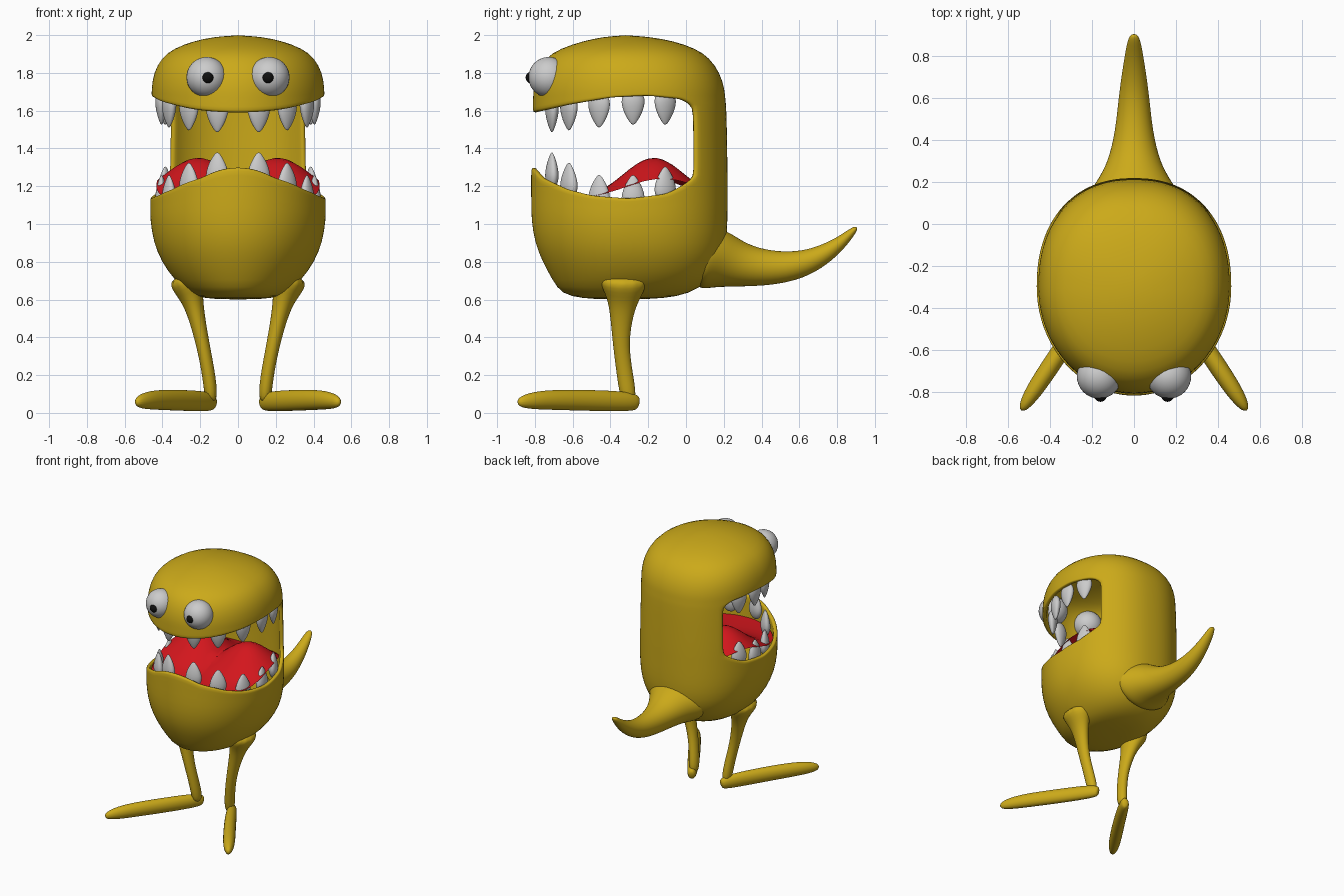
import bpy, bmesh, math
from mathutils import Vector, Matrix

if "Cube" in bpy.data.objects:
    bpy.data.objects.remove(bpy.data.objects["Cube"])


def material(name, rgb):
    m = bpy.data.materials.new(name)
    m.diffuse_color = (*rgb, 1)
    m.use_nodes = True
    m.node_tree.nodes["Principled BSDF"].inputs["Base Color"].default_value = m.diffuse_color
    return m


YELLOW = material("yellow_skin", (0.6, 0.4, 0.01))
RED = material("red_tongue", (0.65, 0.008, 0.012))
BLACK = material("black_pupil", (0.005, 0.005, 0.005))


def finish(name, bm, mat=None, subsurf=0, thickness=0):
    me = bpy.data.meshes.new(name)
    bm.to_mesh(me)
    bm.free()
    ob = bpy.data.objects.new(name, me)
    bpy.context.collection.objects.link(ob)
    for p in me.polygons:
        p.use_smooth = True
    if mat:
        me.materials.append(mat)
    if thickness:
        s = ob.modifiers.new("thickness", 'SOLIDIFY')
        s.thickness, s.offset = thickness, -1
    if subsurf:
        s = ob.modifiers.new("smooth", 'SUBSURF')
        s.levels = s.render_levels = subsurf
    return ob


def lookup(table, v):
    """Linear interpolation in rows of (key, values...)."""
    if v <= table[0][0]:
        return table[0][1:]
    for a, b in zip(table, table[1:]):
        if v <= b[0]:
            f = (v - a[0]) / (b[0] - a[0])
            return [p + (q - p) * f for p, q in zip(a[1:], b[1:])]
    return table[-1][1:]


# Body outline: z, half width, front y, back y
PROFILE = [(.60, 0, -.35, -.35), (.605, .18, -.55, -.12), (.63, .25, -.66, .02),
           (.70, .335, -.705, .13), (.80, .405, -.76, .19), (.90, .447, -.80, .215),
           (1.02, .465, -.82, .22), (1.3, .465, -.82, .22), (1.6, .458, -.812, .215),
           (1.72, .457, -.808, .203), (1.80, .447, -.79, .18), (1.88, .405, -.745, .125),
           (1.93, .34, -.665, .05), (1.97, .23, -.54, -.07), (1.99, .13, -.44, -.19),
           (2.0, 0, -.32, -.32)]
# Mouth rims: y, z
LOWER = [(-.82, 1.30), (-.77, 1.245), (-.64, 1.185), (-.5, 1.15), (-.3, 1.135),
         (-.1, 1.16), (0, 1.21), (.05, 1.25)]
UPPER = [(-.82, 1.59), (-.75, 1.605), (-.64, 1.63), (-.4, 1.67), (-.2, 1.68),
         (0, 1.66), (.05, 1.62)]


def skin_point(t, z):
    w, yf, yb = lookup(PROFILE, z)
    c, b = (yf + yb) / 2, (yb - yf) / 2
    s, k = math.sin(t), -math.cos(t)
    e = 2 / 2.25 if k > 0 else 1        # the back is a little squarer
    return Vector((math.copysign(w * abs(s) ** e, s),
                   c + math.copysign(b * abs(k) ** e, k), z))


# Hollow body, back wall and upper head in one shell with an open mouth
N, MOUTH = 72, 26
bm = bmesh.new()
columns = []
for i in range(N):
    t = 2 * math.pi * i / N
    y = skin_point(t, 1.2).y
    lo, up = lookup(LOWER, y)[0], lookup(UPPER, y)[0]
    zs = [r[0] for r in PROFILE[:7]]
    zs += [1.02 + (lo - 1.02) * f for f in (.5, .9, 1)]
    first = len(zs) - 1
    zs += [lo + (up - lo) * f for f in (.25, .5, .75, 1)]
    last = len(zs) - 1
    zs += [up + (1.72 - up) * f for f in (.2, .6)]
    zs += [r[0] for r in PROFILE[9:]]
    columns.append([bm.verts.new(skin_point(t, z)) for z in zs])
for i in range(N):
    a, b = columns[i], columns[(i + 1) % N]
    in_mouth = i < MOUTH or i >= N - MOUTH
    for j in range(len(a) - 1):
        if not (in_mouth and first <= j < last):
            bm.faces.new((a[j], b[j], b[j + 1], a[j + 1]))
bmesh.ops.remove_doubles(bm, verts=bm.verts, dist=1e-5)
loose = [v for v in bm.verts if not v.link_faces]
bmesh.ops.delete(bm, geom=loose, context='VERTS')
finish("body_shell", bm, YELLOW, 1, .03)


def tube(name, pts, side, mat, sides=12):
    """Oval tube through (x, y, z, side radius, other radius)."""
    bm = bmesh.new()
    P = [Vector(p[:3]) for p in pts]
    rings = []
    for i, p in enumerate(pts):
        tan = (P[min(i + 1, len(P) - 1)] - P[max(i - 1, 0)]).normalized()
        s = (side - tan * side.dot(tan)).normalized()
        u = tan.cross(s)
        rings.append([bm.verts.new(P[i] + s * p[3] * math.cos(a) + u * p[4] * math.sin(a))
                      for a in (2 * math.pi * k / sides for k in range(sides))])
    for a, b in zip(rings, rings[1:]):
        for k in range(sides):
            n = (k + 1) % sides
            bm.faces.new((a[k], a[n], b[n], b[k]))
    bm.faces.new(rings[0][::-1])
    bm.faces.new(rings[-1])
    return finish(name, bm, mat, 2)


# Tail
tube("tail", [(0, .06, .83, .27, .18), (0, .13, .82, .24, .17), (0, .2, .812, .185, .155),
              (0, .3, .78, .127, .118), (0, .45, .765, .092, .095), (0, .6, .78, .077, .077),
              (0, .72, .83, .06, .057), (0, .82, .9, .043, .036), (0, .885, .965, .03, .02),
              (0, .905, .983, .012, .008)], Vector((1, 0, 0)), YELLOW)

# Legs and feet
for sx, tag in ((1, "left"), (-1, "right")):
    leg = [(.29, -.33, .74, .11, .16), (.25, -.33, .63, .07, .10), (.226, -.34, .54, .047, .065),
           (.185, -.347, .36, .036, .042), (.15, -.32, .18, .036, .045), (.14, -.3, .05, .036, .045)]
    foot = [(.128, -.25, .05, .02, .03), (.14, -.275, .06, .04, .055), (.28, -.5, .066, .045, .058),
            (.42, -.71, .07, .047, .056), (.5, -.83, .064, .04, .046), (.54, -.893, .055, .016, .022)]
    tube(tag + "_leg", [(sx * p[0], *p[1:]) for p in leg], Vector((1, 0, 0)), YELLOW)
    tube(tag + "_foot", [(sx * p[0], *p[1:]) for p in foot], Vector((.85, sx * .53, 0)), YELLOW)


def ball(name, loc, r, mat=None):
    bm = bmesh.new()
    bmesh.ops.create_uvsphere(bm, u_segments=32, v_segments=20, radius=r,
                              matrix=Matrix.Translation(loc))
    finish(name, bm, mat)


# Eyes and pupils
for sx, tag in ((1, "left"), (-1, "right")):
    ball(tag + "_eye", (sx * .166, -.727, 1.777), .107)
    ball(tag + "_pupil", (sx * .16, -.818, 1.775), .031, BLACK)


def tooth(name, x, y, tip, direction):
    shape = [(0, .3), (.1, .68), (.3, 1), (.5, .95), (.72, .7), (.9, .36), (1, .1)]
    yaw = Matrix.Rotation(math.atan2(x, -(y + .3)), 3, 'Z')
    length = .2
    bm = bmesh.new()
    rings = []
    for f, r in shape:
        z = tip - direction * length * (1 - f)
        rings.append([bm.verts.new(Vector((x, y, z)) + yaw @ Vector(
            (.066 * r * math.cos(a), .036 * r * math.sin(a), 0)))
            for a in (math.pi * k / 6 for k in range(12))])
    for a, b in zip(rings, rings[1:]):
        for k in range(12):
            bm.faces.new((a[k], a[k - 1], b[k - 1], b[k]))
    bm.faces.new(rings[0])
    bm.faces.new(rings[-1])
    bmesh.ops.recalc_face_normals(bm, faces=bm.faces)
    finish(name, bm, None, 1)


# Teeth: x, y, upper tip, lower tip
TEETH = [(.11, -.71, 1.485, 1.38), (.26, -.62, 1.495, 1.325), (.365, -.46, 1.51, 1.26),
         (.405, -.28, 1.525, 1.26), (.385, -.11, 1.525, 1.305)]
for sx, tag in ((1, "left"), (-1, "right")):
    for n, (x, y, up, lo) in enumerate(TEETH):
        tooth(f"{tag}_upper_tooth_{n + 1}", sx * x, y, up, -1)
        tooth(f"{tag}_lower_tooth_{n + 1}", sx * x, y, lo, 1)

# Two-lobed tongue filling the lower jaw
bm = bmesh.new()
rings = []
for r in range(1, 15):
    ring = []
    for i in range(48):
        p = skin_point(2 * math.pi * i / 48, 1.15)
        x, y = p.x * .93 * r / 14, -.3 + (p.y + .3) * .93 * r / 14
        lobes = math.exp(-((abs(x) - .21) / .25) ** 2)
        z = 1.13 + .22 * lobes * math.exp(-((y + .17) / .23) ** 2)
        ring.append(bm.verts.new((x, y, z)))
    rings.append(ring)
bm.faces.new(rings[0])
for a, b in zip(rings, rings[1:]):
    for k in range(48):
        bm.faces.new((a[k - 1], b[k - 1], b[k], a[k]))
finish("tongue", bm, RED)
